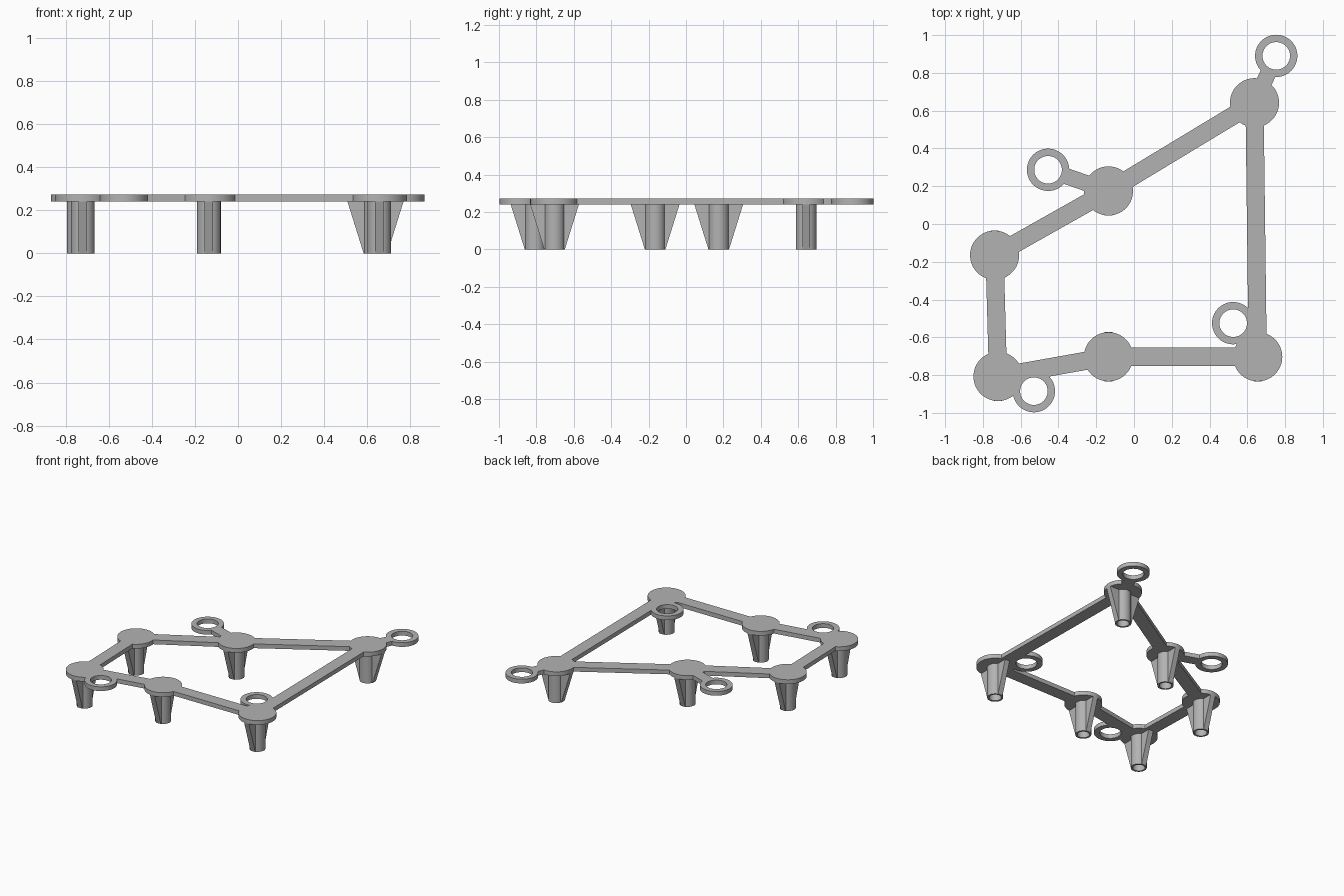
import bpy, bmesh, math
from mathutils import Vector, Matrix

cube = bpy.data.objects.get("Cube")
if cube:
    bpy.data.objects.remove(cube, do_unlink=True)

Z0, Z1 = 0.24, 0.272            # underside and top of the plate
DISC_R, LEG_R, BORE_R, RING_R, EYE_R = 0.13, 0.055, 0.042, 0.112, 0.073
BAR_W, FIN_W = 0.096, 0.04

gray = bpy.data.materials.new("plain gray")
gray.use_nodes = True
gray.diffuse_color = (0.45, 0.45, 0.45, 1)
gray.node_tree.nodes["Principled BSDF"].inputs["Base Color"].default_value = gray.diffuse_color


def finish(name, bm):
    bmesh.ops.recalc_face_normals(bm, faces=bm.faces)
    mesh = bpy.data.meshes.new(name)
    bm.to_mesh(mesh)
    bm.free()
    mesh.materials.append(gray)
    ob = bpy.data.objects.new(name, mesh)
    bpy.context.collection.objects.link(ob)
    return ob


def prism(bm, points, offset):
    """Extrude a flat outline along an offset."""
    face = bm.faces.new([bm.verts.new(p) for p in points])
    ext = bmesh.ops.extrude_face_region(bm, geom=[face])["geom"]
    bmesh.ops.translate(bm, vec=offset, verts=[v for v in ext if isinstance(v, bmesh.types.BMVert)])


def cylinder(name, xy, r, z0, z1):
    bm = bmesh.new()
    bmesh.ops.create_cone(bm, cap_ends=True, segments=64, radius1=r, radius2=r, depth=z1 - z0,
                          matrix=Matrix.Translation((*xy, (z0 + z1) / 2)))
    return finish(name, bm)


def bar(name, a, b, width):
    a, b = Vector((*a, Z0)), Vector((*b, Z0))
    side = Vector((a.y - b.y, b.x - a.x, 0)).normalized() * width / 2
    bm = bmesh.new()
    prism(bm, [a + side, b + side, b - side, a - side], (0, 0, Z1 - Z0))
    return finish(name, bm)


def apply_boolean(target, tool, operation):
    mod = target.modifiers.new(operation.lower(), 'BOOLEAN')
    mod.operation, mod.solver, mod.object = operation, 'EXACT', tool
    bpy.context.view_layer.objects.active = target
    bpy.ops.object.modifier_apply(modifier=mod.name)
    bpy.data.objects.remove(tool, do_unlink=True)


def smooth(ob):
    bpy.ops.object.select_all(action='DESELECT')
    ob.select_set(True)
    bpy.context.view_layer.objects.active = ob
    bpy.ops.object.shade_smooth_by_angle(angle=math.radians(30))


# Standoffs in order around the loop
nodes = {
    "back_left": (0.638, 0.642), "back_middle": (-0.135, 0.175), "back_right": (-0.738, -0.165),
    "front_right": (-0.72, -0.807), "front_middle": (-0.135, -0.703), "front_left": (0.655, -0.703),
}
# Screw eyes, each tied to a standoff
eyes = [((0.753, 0.89), "back_left"), ((-0.455, 0.287), "back_middle"),
        ((0.525, -0.525), "front_left"), ((-0.53, -0.885), "front_right")]

# Plate: discs, bars and eyes merged into one sheet
names = list(nodes)
parts = [cylinder("disc", xy, DISC_R, Z0, Z1) for xy in nodes.values()]
parts += [bar("bar", nodes[n], nodes[names[i - 1]], BAR_W) for i, n in enumerate(names)]
for xy, n in eyes:
    parts += [cylinder("eye", xy, RING_R, Z0, Z1), bar("neck", xy, nodes[n], 0.085)]
plate = parts.pop(0)
plate.name = plate.data.name = "frame_plate"
for part in parts:
    apply_boolean(plate, part, 'UNION')
for xy, n in eyes:
    apply_boolean(plate, cylinder("eye_cutter", xy, EYE_R, Z0 - 0.1, Z1 + 0.1), 'DIFFERENCE')
smooth(plate)

# Legs: hollow tubes with two tapered fins
for n, xy in nodes.items():
    leg = cylinder(n + "_leg", xy, LEG_R, 0, Z0)
    apply_boolean(leg, cylinder("bore", xy, BORE_R, -0.1, Z0 - 0.002), 'DIFFERENCE')
    smooth(leg)
    turn = 0 if n == "back_left" else math.pi / 2
    bm = bmesh.new()
    for s in (1, -1):
        outline = [(s * r, -FIN_W / 2, z) for r, z in
                   ((0.047, 0), (LEG_R, 0), (DISC_R, Z0), (0.047, Z0))]
        prism(bm, outline, (0, FIN_W, 0))
    bm.transform(Matrix.Translation((*xy, 0)) @ Matrix.Rotation(turn, 4, 'Z'))
    finish(n + "_leg_fins", bm)
